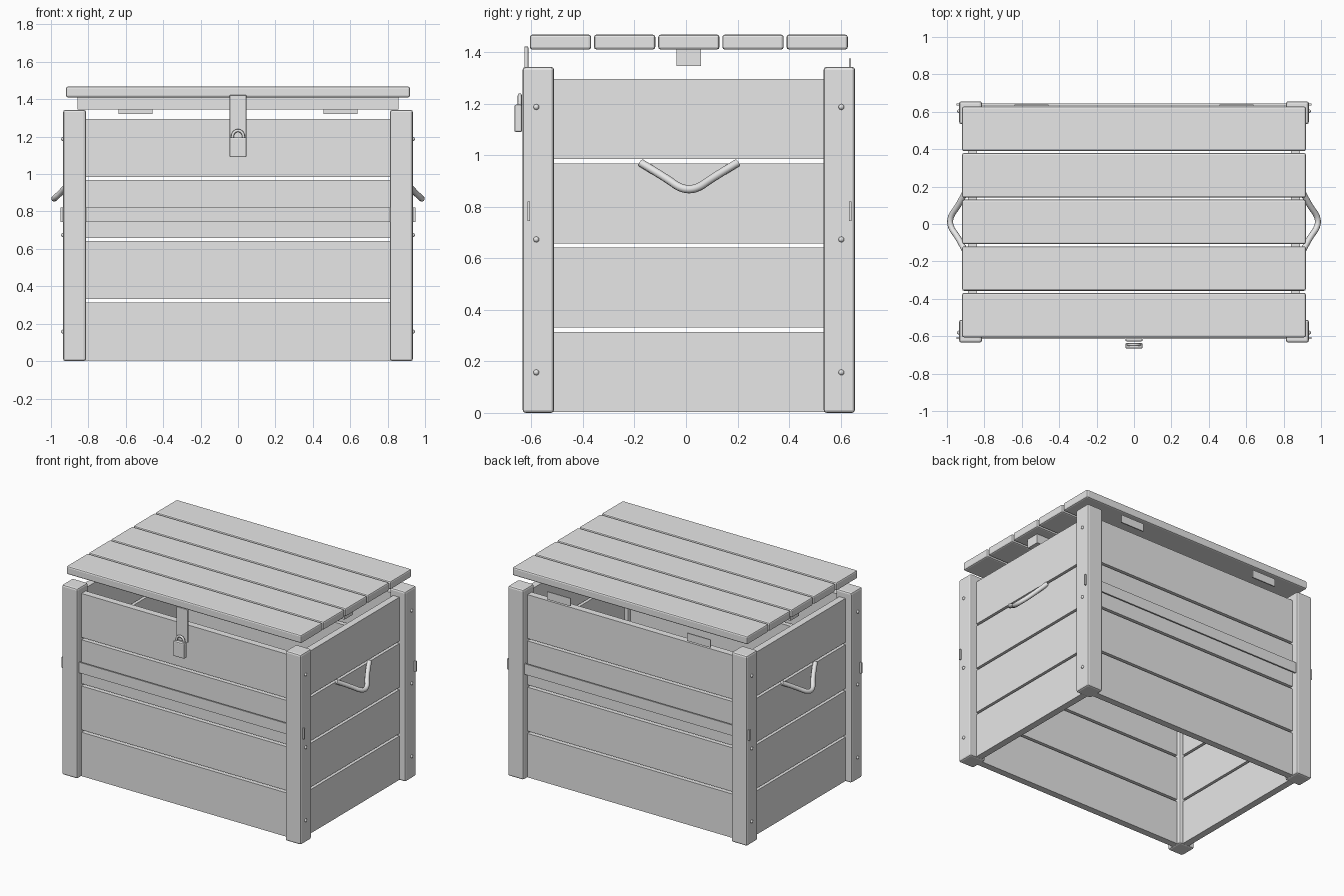
import bpy, bmesh, math
from mathutils import Vector

if "Cube" in bpy.data.objects:
    bpy.data.objects.remove(bpy.data.objects["Cube"])

grey = bpy.data.materials.new("plain grey")
grey.diffuse_color = (0.8, 0.8, 0.8, 1)
grey.use_nodes = True
grey.node_tree.nodes["Principled BSDF"].inputs["Base Color"].default_value = grey.diffuse_color


def box(name, x0, x1, y0, y1, z0, z1, bevel=0.0, segments=2):
    """Axis-aligned box from its limits, with optional rounded edges."""
    me = bpy.data.meshes.new(name)
    bm = bmesh.new()
    bmesh.ops.create_cube(bm, size=1)
    for v in bm.verts:
        v.co = Vector((x0 + (v.co.x + .5) * (x1 - x0),
                       y0 + (v.co.y + .5) * (y1 - y0),
                       z0 + (v.co.z + .5) * (z1 - z0)))
    bm.to_mesh(me)
    bm.free()
    me.materials.append(grey)
    ob = bpy.data.objects.new(name, me)
    bpy.context.collection.objects.link(ob)
    if bevel:
        mod = ob.modifiers.new("rounded edges", 'BEVEL')
        mod.width, mod.segments = bevel, segments
    return ob


def tube(name, points, radius, resolution=2):
    """Round bar through the points, smoothly bent."""
    cu = bpy.data.curves.new(name, 'CURVE')
    cu.dimensions = '3D'
    cu.bevel_depth, cu.bevel_resolution = radius, resolution
    cu.use_fill_caps = True
    cu.resolution_u = 6
    sp = cu.splines.new('NURBS')
    sp.points.add(len(points) - 1)
    for p, co in zip(sp.points, points):
        p.co = (*co, 1)
    sp.order_u = 3
    sp.use_endpoint_u = True
    cu.materials.append(grey)
    ob = bpy.data.objects.new(name, cu)
    bpy.context.collection.objects.link(ob)


MID = 0.011                    # depth centre of the crate body
PX, PY = 0.935, 0.645          # outer half sizes over the posts
POST, INSET, THICK = 0.122, 0.047, 0.048

# Corner posts with their side bolts
for sx in (-1, 1):
    for sy in (-1, 1):
        xs = sorted((sx * PX, sx * (PX - POST)))
        ys = sorted((MID + sy * PY, MID + sy * (PY - POST)))
        box("corner_post", *xs, *ys, 0, 1.343, 0.012)
        for z in (0.157, 0.673, 1.187):
            bpy.ops.mesh.primitive_uv_sphere_add(
                segments=12, ring_count=8, radius=0.011,
                location=(sx * PX, MID + sy * 0.592, z))
            bolt = bpy.context.object
            bolt.name = "bolt"
            bolt.data.materials.append(grey)
            bpy.ops.object.shade_smooth_by_angle()

# Wall boards, four on each side
for i in range(4):
    z0 = 0.004 + i * 0.327
    z1 = z0 + 0.310
    for s in (-1, 1):
        ys = sorted((MID + s * (PY - INSET), MID + s * (PY - INSET - THICK)))
        box("long_board", -0.86, 0.86, *ys, z0, z1)
        xs = sorted((s * (PX - INSET), s * (PX - INSET - THICK)))
        box("end_board", *xs, MID - 0.57, MID + 0.57, z0, z1)

# Lid boards and the batten under them
for i in range(5):
    y0 = -0.606 + i * 0.249
    box("lid_board", -0.919, 0.919, y0, y0 + 0.238, 1.41, 1.468, 0.01)
box("lid_batten", -0.858, 0.858, -0.036, 0.058, 1.346, 1.412)

# Thin straps along front and back
for y in (-0.615, 0.633):
    box("strap", -0.948, 0.948, y, y + 0.01, 0.745, 0.82)

# Hinge plates on the back
for s in (-1, 1):
    box("hinge", s * 0.548 - 0.092, s * 0.548 + 0.092, 0.632, 0.64, 1.32, 1.375)

# Hasp and padlock
box("hasp", -0.045, 0.045, -0.627, -0.612, 1.19, 1.422, 0.004)
box("lock_body", -0.045, 0.045, -0.666, -0.636, 1.09, 1.196, 0.006)
arc = [(0.03 * math.cos(a), -0.645, 1.2 + 0.033 * math.sin(a))
       for a in (math.pi * k / 8 for k in range(9))]
tube("shackle", [(0.03, -0.645, 1.185)] + arc + [(-0.03, -0.645, 1.185)], 0.008)

# Bent carrying handles on both ends
half = [(0.888, 0.187, 0.970), (0.935, 0.09, 0.912), (0.983, 0.03, 0.868)]
for s in (-1, 1):
    path = [(s * x, 0.012 + y, z) for x, y, z in half]
    path += [(s * x, 0.012 - y, z) for x, y, z in reversed(half)]
    tube("handle", path, 0.016)
